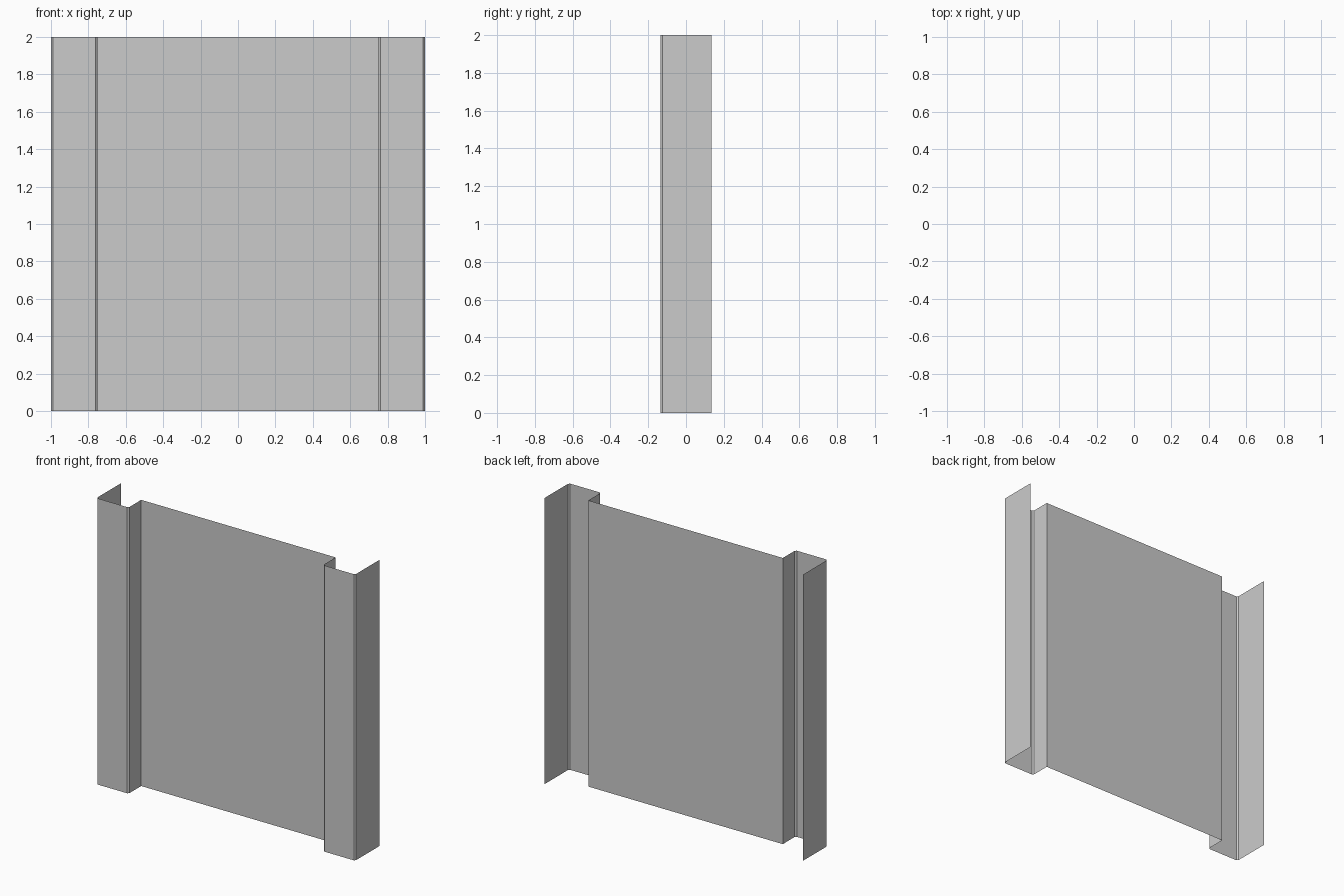
import bpy

if "Cube" in bpy.data.objects:
    bpy.data.objects.remove(bpy.data.objects["Cube"])

HEIGHT = 2.0

# Right half of the folded sheet cross-section, from the recessed panel outwards
half = [(0.752, 0.005),    # panel bend
        (0.752, -0.125),   # inner chamfer
        (0.762, -0.135),
        (0.99, -0.135),    # outer chamfer
        (1.0, -0.125),
        (1.0, 0.135)]      # free edge of side return


def extrude_profile(name, points, height):
    """Make an open thin sheet by extending a profile straight up."""
    n = len(points)
    verts = [(x, y, z) for z in (0.0, height) for x, y in points]
    faces = [(i, i + 1, n + i + 1, n + i) for i in range(n - 1)]
    mesh = bpy.data.meshes.new(name)
    mesh.from_pydata(verts, [], faces)
    mesh.update()
    obj = bpy.data.objects.new(name, mesh)
    bpy.context.collection.objects.link(obj)
    return obj


# Folded sheet panel: mirrored left half, then right half
profile = [(-x, y) for x, y in reversed(half)] + half
extrude_profile("folded_sheet_panel", profile, HEIGHT)
